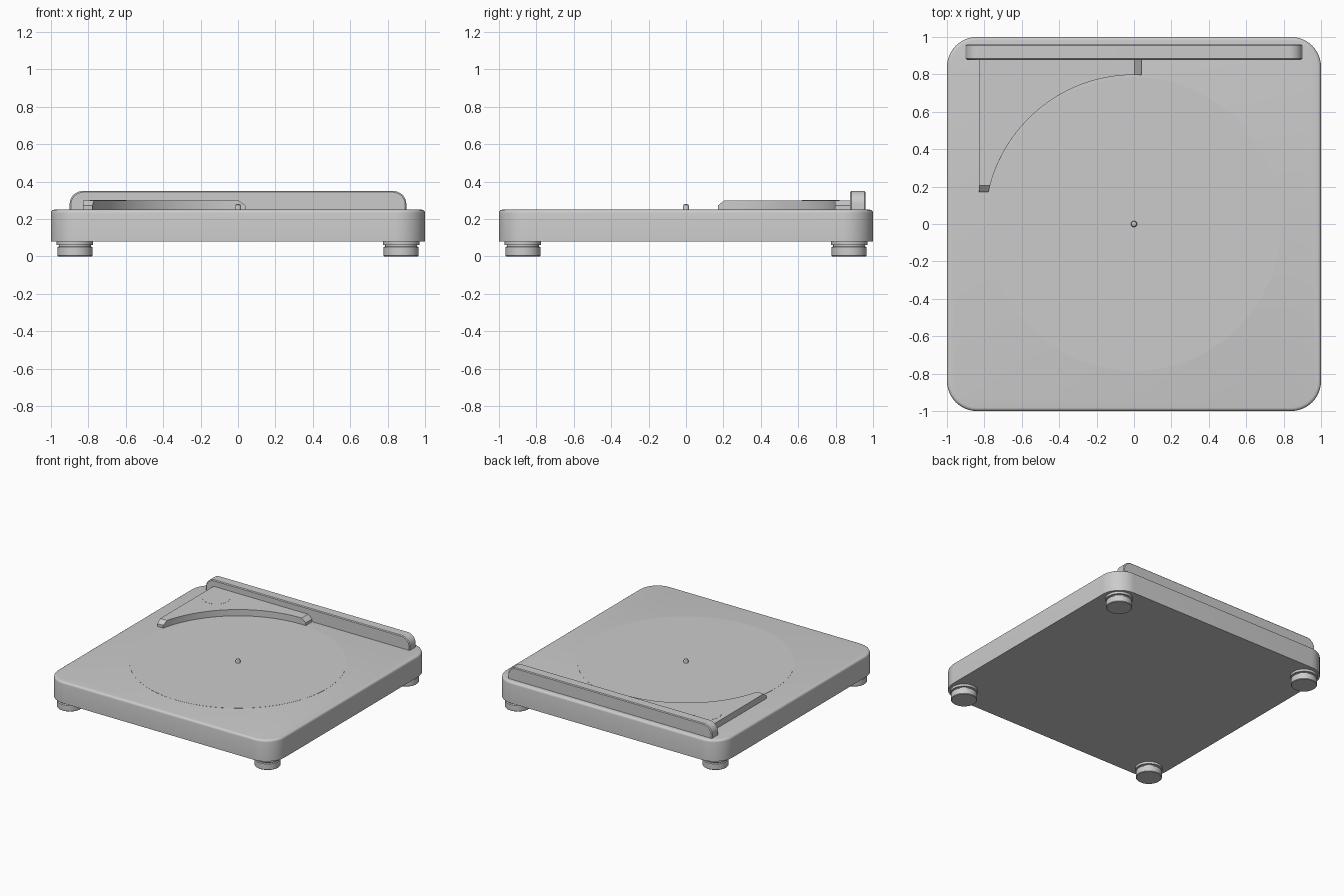
import bpy, bmesh
from math import sin, cos, pi, radians

if "Cube" in bpy.data.objects:
    bpy.data.objects.remove(bpy.data.objects["Cube"])


def finish(name, bm, smooth=True):
    bmesh.ops.recalc_face_normals(bm, faces=bm.faces)
    me = bpy.data.meshes.new(name)
    bm.to_mesh(me)
    bm.free()
    ob = bpy.data.objects.new(name, me)
    bpy.context.collection.objects.link(ob)
    if smooth:
        bpy.ops.object.select_all(action='DESELECT')
        ob.select_set(True)
        bpy.context.view_layer.objects.active = ob
        bpy.ops.object.shade_smooth_by_angle(angle=radians(35))
    return ob


def loft(name, rings):
    """Skin a stack of equal-length point rings and cap both ends."""
    bm = bmesh.new()
    vs = [[bm.verts.new(p) for p in ring] for ring in rings]
    n = len(vs[0])
    for a, b in zip(vs, vs[1:]):
        for i in range(n):
            j = (i + 1) % n
            bm.faces.new((a[i], a[j], b[j], b[i]))
    bm.faces.new(vs[0][::-1])
    bm.faces.new(vs[-1])
    return finish(name, bm)


def lathe(name, profile, x=0, y=0, n=48):
    return loft(name, [[(x + r * cos(2 * pi * i / n), y + r * sin(2 * pi * i / n), z)
                        for i in range(n)] for r, z in profile])


def rounded_square(half, rad, z, n=12):
    c = half - rad
    pts = []
    for k, (sx, sy) in enumerate([(1, 1), (-1, 1), (-1, -1), (1, -1)]):
        for i in range(n + 1):
            a = k * pi / 2 + i * pi / 2 / n
            pts.append((sx * c + rad * cos(a), sy * c + rad * sin(a), z))
    return pts


# Plinth with rounded corners and a softened top edge
e = 0.018
rings = [rounded_square(1, 0.16, 0.08)]
for i in range(5):
    a = i * pi / 8
    inset = e * (1 - cos(a))
    rings.append(rounded_square(1 - inset, 0.16 - inset, 0.25 - e + e * sin(a)))
loft("plinth", rings)

# Four stepped feet
for sx in (-1, 1):
    for sy in (-1, 1):
        lathe("foot", [(0.09, 0), (0.094, 0.004), (0.094, 0.05), (0.085, 0.054),
                       (0.085, 0.06), (0.098, 0.062), (0.098, 0.081)], sx * 0.872, sy * 0.872)

# Platter flush with the plinth, and its spindle
lathe("platter", [(0.785, 0.2), (0.785, 0.251)], n=96)
lathe("spindle", [(0.017, 0.24), (0.017, 0.268), (0.013, 0.276), (0.005, 0.28)], n=16)

# Rear hinge bar: rounded upper corners, lightly bevelled edges
R = 0.07
prof = [(-0.9, 0.249), (0.9, 0.249)]
prof += [(0.9 - R + R * cos(i * pi / 16), 0.35 - R + R * sin(i * pi / 16)) for i in range(9)]
prof += [(-0.9 + R - R * sin(i * pi / 16), 0.35 - R + R * cos(i * pi / 16)) for i in range(9)]


def bar_ring(y, s):
    return [(x * (1 - s / 0.9), y, z - s * max(0, (z - 0.25) / 0.1)) for x, z in prof]


loft("rear_bar", [bar_ring(0.878, 0.006), bar_ring(0.884, 0),
                  bar_ring(0.954, 0), bar_ring(0.96, 0.006)])


# Corner deck hugging the platter, with sloping tips
def deck_ring(y0, x1, z, r=0.797, n=40):
    a0, a1 = pi - math_asin(y0 / r), math_acos(x1 / r)
    arc = [(r * cos(a0 + (a1 - a0) * i / n), r * sin(a0 + (a1 - a0) * i / n), z)
           for i in range(n + 1)]
    return [(-0.83, y0, z)] + arc + [(x1, 0.88, z), (-0.83, 0.88, z)]


from math import asin as math_asin, acos as math_acos
loft("corner_deck", [deck_ring(0.17, 0.04, 0.249), deck_ring(0.17, 0.04, 0.272),
                     deck_ring(0.205, 0.003, 0.30)])

# Dial set flush in the deck
lathe("speed_dial", [(0.1, 0.28), (0.1, 0.301)], -0.695, 0.72)
